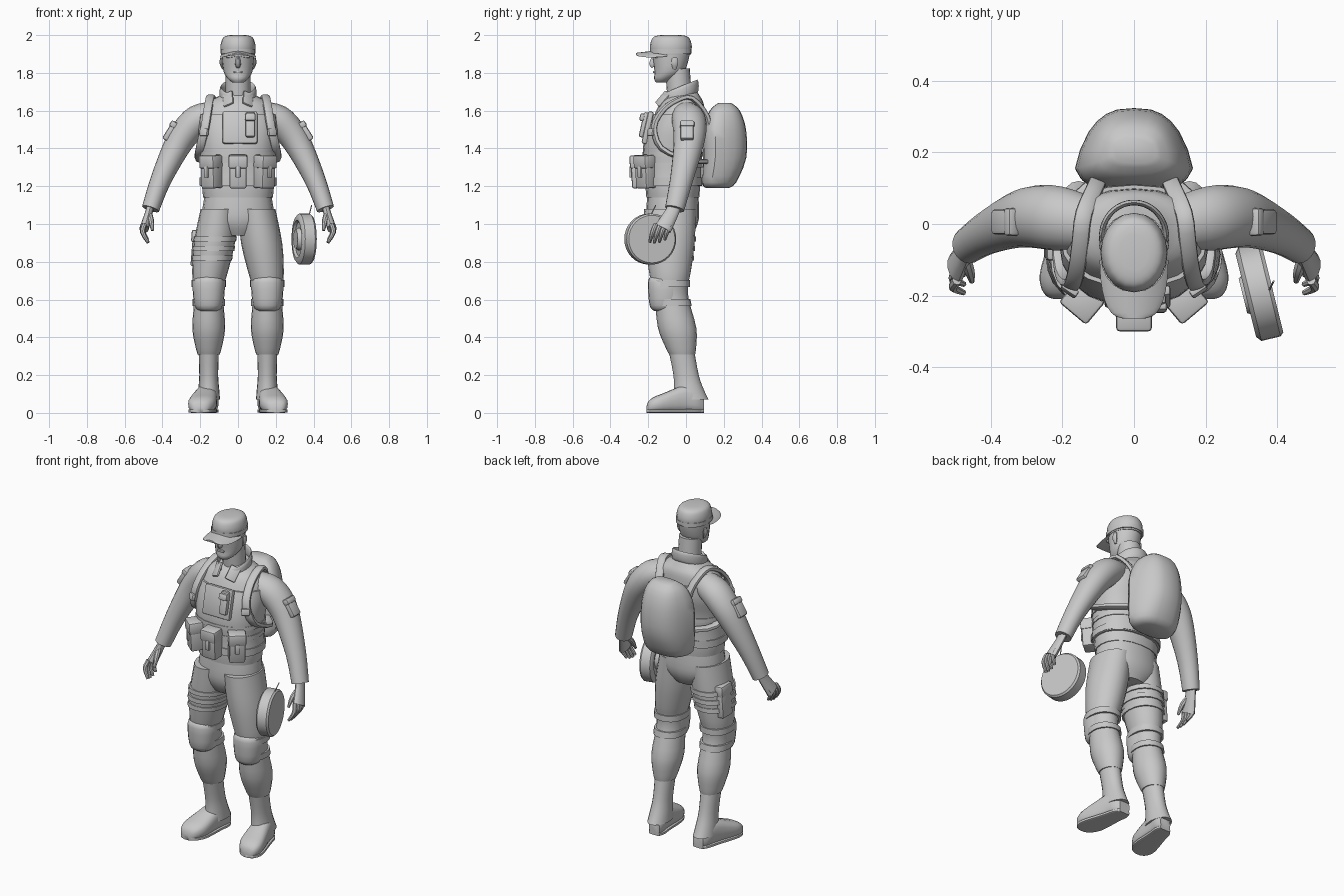
import bpy
import bmesh
import math
from mathutils import Vector, Euler

if "Cube" in bpy.data.objects:
    bpy.data.objects.remove(bpy.data.objects["Cube"], do_unlink=True)

shade = .58
colour = (shade, shade, shade, 1)
grey = bpy.data.materials.new("plain grey")
grey.use_nodes = True
grey.diffuse_color = colour
grey.node_tree.nodes["Principled BSDF"].inputs["Base Color"].default_value = colour

X, Y, Z = Vector((1, 0, 0)), Vector((0, 1, 0)), Vector((0, 0, 1))
SIDES = (("left", 1), ("right", -1))


def finish(name, bm):
    """Turn a bmesh into a shaded, coloured object."""
    bmesh.ops.recalc_face_normals(bm, faces=bm.faces)
    mesh = bpy.data.meshes.new(name)
    bm.to_mesh(mesh)
    bm.free()
    mesh.materials.append(grey)
    mesh.shade_smooth()
    mesh.set_sharp_from_angle(angle=math.radians(40))
    obj = bpy.data.objects.new(name, mesh)
    bpy.context.scene.collection.objects.link(obj)


def smooth_rows(rows, steps):
    """Pass a spline through the cross-section rows."""
    rows = [Vector(row) for row in rows]
    last = len(rows) - 1
    result = []
    for i in range(last):
        before, start, end, after = (rows[max(0, min(last, i + k))] for k in (-1, 0, 1, 2))
        leave, arrive = (end - before) / 2, (after - start) / 2
        for j in range(steps):
            t = j / steps
            blend = t * t * (3 - 2 * t)
            result.append(start.lerp(end, blend) + leave * t * (1 - t) ** 2 - arrive * t * t * (1 - t))
    return result + [rows[last]]


def loft(name, rows, side=1, axis=Z, ref=Y, sharp=1, steps=3, count=20, warp=None):
    """Skin rows of (x, y, z, radius across, radius along ref); axis None follows the path."""
    rows = smooth_rows(rows, steps)
    bm = bmesh.new()
    rings = []
    for i, row in enumerate(rows):
        centre = Vector(row[:3])
        ahead, behind = rows[min(i + 1, len(rows) - 1)], rows[max(i - 1, 0)]
        along = axis or (Vector(ahead[:3]) - Vector(behind[:3])).normalized()
        v = (ref - along * ref.dot(along)).normalized()
        u = along.cross(v)
        ring = []
        for k in range(count):
            angle = math.tau * k / count
            c, s = (math.copysign(abs(f) ** sharp, f) for f in (math.cos(angle), math.sin(angle)))
            point = centre + u * c * row[3] + v * s * row[4]
            if warp:
                point = warp(point)
            point.x *= side
            ring.append(bm.verts.new(point))
        rings.append(ring)
    for low, high in zip(rings, rings[1:]):
        for k in range(count):
            following = (k + 1) % count
            bm.faces.new((low[k], low[following], high[following], high[k]))
    bm.faces.new(rings[0])
    bm.faces.new(rings[-1])
    finish(name, bm)


def column(name, profile, path, side=1, **options):
    """Upright part from (height, half width, half depth) rows, centred on path(height)."""
    loft(name, [(*path(z), z, rx, ry) for z, rx, ry in profile], side, **options)


def tube(name, points, across, along, side=1, **options):
    """Part that follows points; an optional fourth value scales the section there."""
    rows = []
    for x, y, z, *scale in points:
        size = scale[0] if scale else 1
        rows.append((x, y, z, across * size, along * size))
    loft(name, rows, side, axis=None, **options)


def band(name, profile, path, z, half, side=1, gap=.015):
    """Belt or strap fitted around a column at one height."""
    low, high = next(pair for pair in zip(profile, profile[1:]) if (pair[0][0] - z) * (pair[1][0] - z) <= 0)
    _, rx, ry = Vector(low).lerp(Vector(high), (z - low[0]) / (high[0] - low[0]))
    edges = ((-half, 0), (-half, gap), (half, gap), (half, 0))
    column(name, [(z + h, rx + grow, ry + grow) for h, grow in edges], path, side, steps=1, sharp=.9)


def box(name, loc, size, rot=(0, 0, 0), side=1, bevel=.01):
    """Rounded block, mirrored with side."""
    bm = bmesh.new()
    bmesh.ops.create_cube(bm, size=1)
    bmesh.ops.scale(bm, vec=size, verts=bm.verts)
    bmesh.ops.bevel(bm, geom=bm.edges[:], offset=bevel, segments=2, affect="EDGES", profile=.5)
    turn = Euler((rot[0], rot[1] * side, rot[2] * side)).to_matrix()
    for vert in bm.verts:
        vert.co = turn @ vert.co + Vector((loc[0] * side, loc[1], loc[2]))
    finish(name, bm)


# Centre lines of the body parts
def skull(z):
    return 0, -.08 - .7 * max(0, 1.82 - z)


def spine(z):
    return 0, -.07 + .2 * max(0, z - 1.4)


def leg_line(z):
    return .155 - .15 * max(0, z - .7), -.085 + .19 * max(0, .65 - z)


def knee_front(z):
    return .155, -.108


def pack_line(z):
    return 0, min(.205, .165 + .35 * (z - 1.19))


# Head, neck and face
column("head", [(1.75, .03, .03), (1.77, .055, .054), (1.81, .077, .08), (1.9, .087, .1), (1.95, .085, .1)], skull)
tube("neck", [(0, -.03, 1.62), (0, -.045, 1.82)], .065, .065)
tube("nose", [(0, -.166, 1.89, .6), (0, -.176, 1.85, 1), (0, -.168, 1.835, .8)], .015, .02, count=10)
box("mouth", (0, -.168, 1.805), (.046, .016, .012), bevel=.005)
for word, s in SIDES:
    tube(word + "_ear", [(.08, -.06, 1.82, .5), (.088, -.06, 1.85), (.088, -.06, 1.88, .8)], .009, .018, s, count=10)
    box(word + "_brow", (.038, -.162, 1.888), (.05, .02, .014), (0, .1, .3), s, .005)

# Cap with curved brim
cap = [(1.895, .089, .104), (1.94, .093, .111), (1.98, .083, .1), (1.995, .065, .08), (2, .04, .05)]
column("cap_crown", cap, skull)
band("cap_band", cap, skull, 1.915, .012, gap=.003)


def droop(p):
    return Vector((p.x, p.y, p.z - 3.5 * p.x * p.x))


sweep = [math.pi * i / 17 for i in range(9)]
loft("cap_brim", [(0, -.1 - .165 * math.sin(a), 1.92 - .02 * math.sin(a), .096 * math.sqrt(math.cos(a)), .006)
                  for a in sweep], axis=Y, ref=Z, steps=1, warp=droop)

# Jacket, vest and collar
jacket = [(1.14, .184, .14), (1.2, .19, .144), (1.3, .184, .142), (1.4, .19, .148), (1.5, .2, .15),
          (1.58, .195, .133), (1.64, .165, .115), (1.675, .105, .09), (1.7, .07, .07)]
column("jacket", jacket, spine, sharp=.9)
column("vest", [(z, rx + .01, ry + .01) for z, rx, ry in jacket[1:6]], spine, sharp=.87)
turns = [math.tau * i / 15 for i in range(1, 15)]
tube("collar", [(.09 * math.sin(a), -.035 - .095 * math.cos(a), 1.69 - .04 * math.cos(a)) for a in turns],
     .008, .034, ref=Z, count=12)
for word, s in SIDES:
    box(word + "_collar_flap", (.052, -.123, 1.662), (.06, .014, .085), (-.6, .4, .4), s, .006)
lean = (-.22, 0, 0)
box("chest_panel", (.01, -.203, 1.51), (.185, .03, .175), lean)
box("radio_pouch", (.065, -.222, 1.525), (.05, .03, .135), lean)
box("radio_flap", (.065, -.232, 1.565), (.056, .026, .04), lean)

# Belts and pouches
for label, z, half in (("waist", 1.225, .02), ("lower_pack", 1.31, .012), ("upper_pack", 1.37, .012)):
    band(label + "_belt", jacket, spine, z, half)


def pouch(name, x, y, turn, side=1):
    out = Vector((math.sin(turn), -math.cos(turn), 0))
    spot = Vector((x, y, 1.275))
    box(name, spot, (.09, .08, .17), (.06, 0, turn), side)
    box(name + "_flap", spot + Z * .055 + out * .007, (.1, .083, .07), (.06, 0, turn), side)
    box(name + "_clasp", spot + out * .042, (.025, .016, .06), (0, 0, turn), side, .005)


pouch("centre_pouch", 0, -.25, 0)
for word, s in SIDES:
    pouch(word + "_front_pouch", .14, -.212, .7, s)


# Backpack and its straps
def narrow_back(p):
    depth = max(0, min(1, (p.y - .15) / .17))
    return Vector((p.x * (1 - .38 * depth), p.y, p.z))


column("backpack", [(1.19, .1, .06), (1.22, .15, .09), (1.35, .172, .114), (1.5, .165, .113), (1.6, .125, .08),
                    (1.64, .07, .035)], pack_line, sharp=.7, warp=narrow_back)
strap = [(.1, .13, 1.45), (.105, .11, 1.57), (.14, .03, 1.667), (.15, -.05, 1.655), (.16, -.125, 1.6),
         (.175, -.17, 1.51), (.2, -.13, 1.4), (.2, .01, 1.34), (.12, .1, 1.33)]
for word, s in SIDES:
    tube(word + "_pack_strap", strap, .013, .024, s, ref=X + Y / 3, sharp=.7, count=12)
    box(word + "_strap_buckle", (.18, -.185, 1.485), (.05, .02, .04), (-.2, 0, .6), s, .006)

# Sleeves, sleeve pockets and hands
sleeve = [(.13, 0, 1.58, .85), (.21, .015, 1.55, 1), (.275, .02, 1.487, .97), (.33, .01, 1.4, .86),
          (.41, -.025, 1.23, .67), (.463, -.06, 1.08, .57)]
for word, s in SIDES:
    tube(word + "_sleeve", sleeve, .082, .09, s)
    box(word + "_sleeve_pocket", (.358, .006, 1.492), (.035, .07, .11), (0, -.56, 0), s)
    box(word + "_pocket_flap", (.341, .006, 1.526), (.04, .078, .035), (0, -.56, 0), s)
    tube(word + "_palm", [(.463, -.06, 1.1, .8), (.472, -.075, 1.06, .8), (.497, -.122, .975)], .025, .046, s, count=12)
    for i, finger in enumerate(("index", "middle", "ring", "little")):
        base = Vector((.495, -.158 + .025 * i, 1))
        reach = 1 - .04 * (i - 1) ** 2
        bend, tip = (base + Vector(v) * reach for v in ((.01, -.02, -.045), (-.02, -.035, -.1)))
        tube(f"{word}_{finger}_finger", [(*base, 1), (*bend, 1), (*tip, .6)], .013, .013, s, count=8)
    tube(word + "_thumb", [(.472, -.085, 1.06), (.46, -.13, 1.02), (.453, -.16, .965, .5)], .015, .015, s, count=8)

# Trousers, knee pads and boots
column("hips", [(1.16, .175, .135), (1.05, .19, .14), (.99, .165, .128), (.94, .1, .1)], spine, sharp=.9)
thickness = ((1.08, .1), (.9, .109), (.75, .095), (.68, .083), (.6, .077), (.45, .087), (.35, .07), (.31, .059))
leg = [(z, r, r * 1.17 + .1 * max(0, z - .87)) for z, r in thickness]
shoe = [(.095, .035, .045), (.06, .052, .066), (0, .057, .075), (-.12, .073, .052), (-.17, .066, .042),
        (-.2, .045, .03), (-.21, .02, .015)]
for word, s in SIDES:
    column(word + "_trouser_leg", leg, leg_line, s)
    column(word + "_knee_pad", [(.54, .05, .06), (.57, .076, .085), (.69, .085, .094), (.72, .06, .08)], knee_front, s, sharp=.9)
    for label, z in (("lower", .585), ("upper", .685)):
        band(f"{word}_{label}_knee_strap", leg, leg_line, z, .018, s, .008)
    column(word + "_boot_shaft", [(.335, .054, .068), (.2, .05, .067), (.12, .056, .08), (.07, .06, .095)], leg_line, s)
    loft(word + "_boot", [(.165 - .18 * y, y, h, w, h) for y, w, h in shoe], s, axis=Y, ref=Z, sharp=.75)
    sole = .01
    loft(word + "_boot_sole", [(.165 - .18 * y, y, sole, w, sole) for y, w, h in shoe], s, axis=Y, ref=Z, sharp=.4)

# Thigh holster on the right leg
tilt = (0, -.08, 0)
box("holster", (.222, -.05, .87), (.045, .095, .19), tilt, -1)
box("holster_flap", (.219, -.05, .935), (.055, .105, .065), tilt, -1)
for label, z in (("lower", .82), ("middle", .87), ("upper", .92)):
    band(label + "_thigh_strap", leg, leg_line, z, .013, -1, .006)

# Round drum beside the left hand
axis = Vector((.97, .24, 0))
middle = Vector((.348, -.19, .92))
drum = [(.04, .126), (.03, .135), (-.025, .135), (-.037, .12), (-.037, .1), (-.025, .09), (-.025, .06),
        (-.045, .05), (-.045, .01)]
loft("drum", [(*(middle + axis * t), r, r) for t, r in drum], axis=axis, ref=Z, steps=1, count=32)
tube("drum_cord", [(.375, -.19, 1.04), (.39, -.16, 1.1)], .003, .003, steps=1, count=6)
